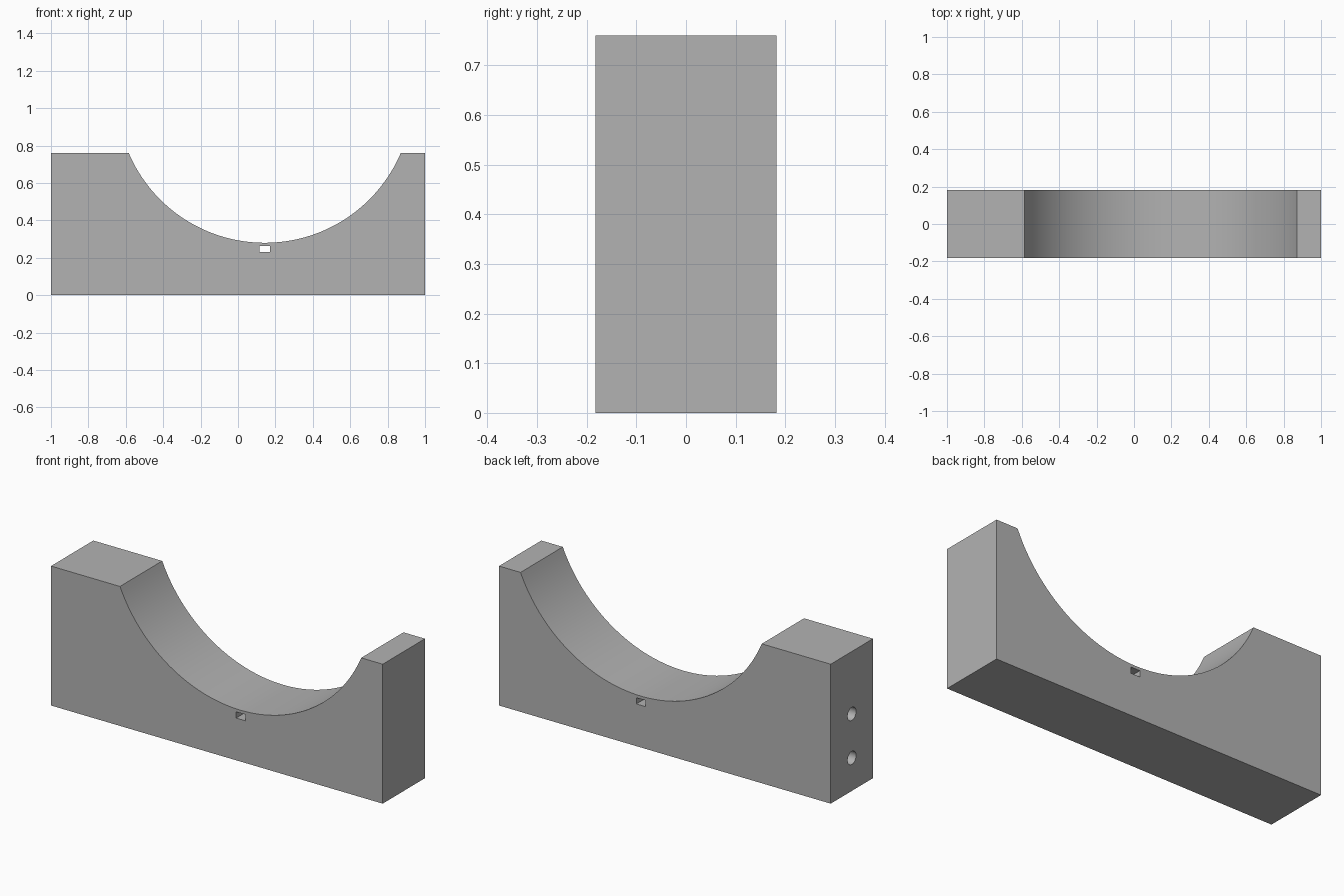
import bpy, bmesh, math
from mathutils import Matrix

if "Cube" in bpy.data.objects:
    bpy.data.objects.remove(bpy.data.objects["Cube"], do_unlink=True)

HALF_DEPTH, HEIGHT = 0.182, 0.76
ARC_X, ARC_Z, RADIUS = 0.143, 1.071, 0.791

grey = bpy.data.materials.new("plain_grey")
grey.use_nodes = True
colour = (0.45, 0.45, 0.45, 1)
grey.diffuse_color = colour
grey.node_tree.nodes["Principled BSDF"].inputs["Base Color"].default_value = colour


def add_object(name, bm):
    bmesh.ops.recalc_face_normals(bm, faces=bm.faces)
    mesh = bpy.data.meshes.new(name)
    bm.to_mesh(mesh)
    bm.free()
    mesh.materials.append(grey)
    obj = bpy.data.objects.new(name, mesh)
    bpy.context.collection.objects.link(obj)
    return obj


# Block with a round cradle, as an extruded profile
half_angle = math.acos((ARC_Z - HEIGHT) / RADIUS)
steps = 64
profile = [(-1, HEIGHT), (-1, 0), (1, 0), (1, HEIGHT)]
for i in range(steps + 1):
    a = half_angle * (1 - 2 * i / steps)
    profile.append((ARC_X + RADIUS * math.sin(a), ARC_Z - RADIUS * math.cos(a)))
bm = bmesh.new()
face = bm.faces.new([bm.verts.new((x, -HALF_DEPTH, z)) for x, z in profile])
new = bmesh.ops.extrude_face_region(bm, geom=[face])["geom"]
bmesh.ops.translate(bm, vec=(0, 2 * HALF_DEPTH, 0),
                    verts=[v for v in new if isinstance(v, bmesh.types.BMVert)])
block = add_object("cradle_block", bm)

# Cutter for the slot through the block under the cradle
cutters = []
bm = bmesh.new()
bmesh.ops.create_cube(bm, size=1, matrix=Matrix.Translation((0.144, 0, 0.247))
                      @ Matrix.Diagonal((0.056, 1, 0.034, 1)))
cutters.append(add_object("slot_cutter", bm))

# Cutters for the two round holes in the thick end
for label, z in (("lower", 0.18), ("upper", 0.42)):
    bm = bmesh.new()
    bmesh.ops.create_cone(bm, cap_ends=True, segments=32, radius1=0.036, radius2=0.036,
                          depth=0.6, matrix=Matrix.Translation((-1, 0, z))
                          @ Matrix.Rotation(math.pi / 2, 4, "Y"))
    cutters.append(add_object(label + "_hole_cutter", bm))

# Cut the openings, then drop the cutters
bpy.ops.object.select_all(action="DESELECT")
bpy.context.view_layer.objects.active = block
block.select_set(True)
for cutter in cutters:
    cut = block.modifiers.new(cutter.name, "BOOLEAN")
    cut.operation, cut.solver, cut.object = "DIFFERENCE", "EXACT", cutter
    bpy.ops.object.modifier_apply(modifier=cut.name)
    bpy.data.objects.remove(cutter, do_unlink=True)
bpy.ops.object.shade_smooth_by_angle(angle=math.radians(30))
